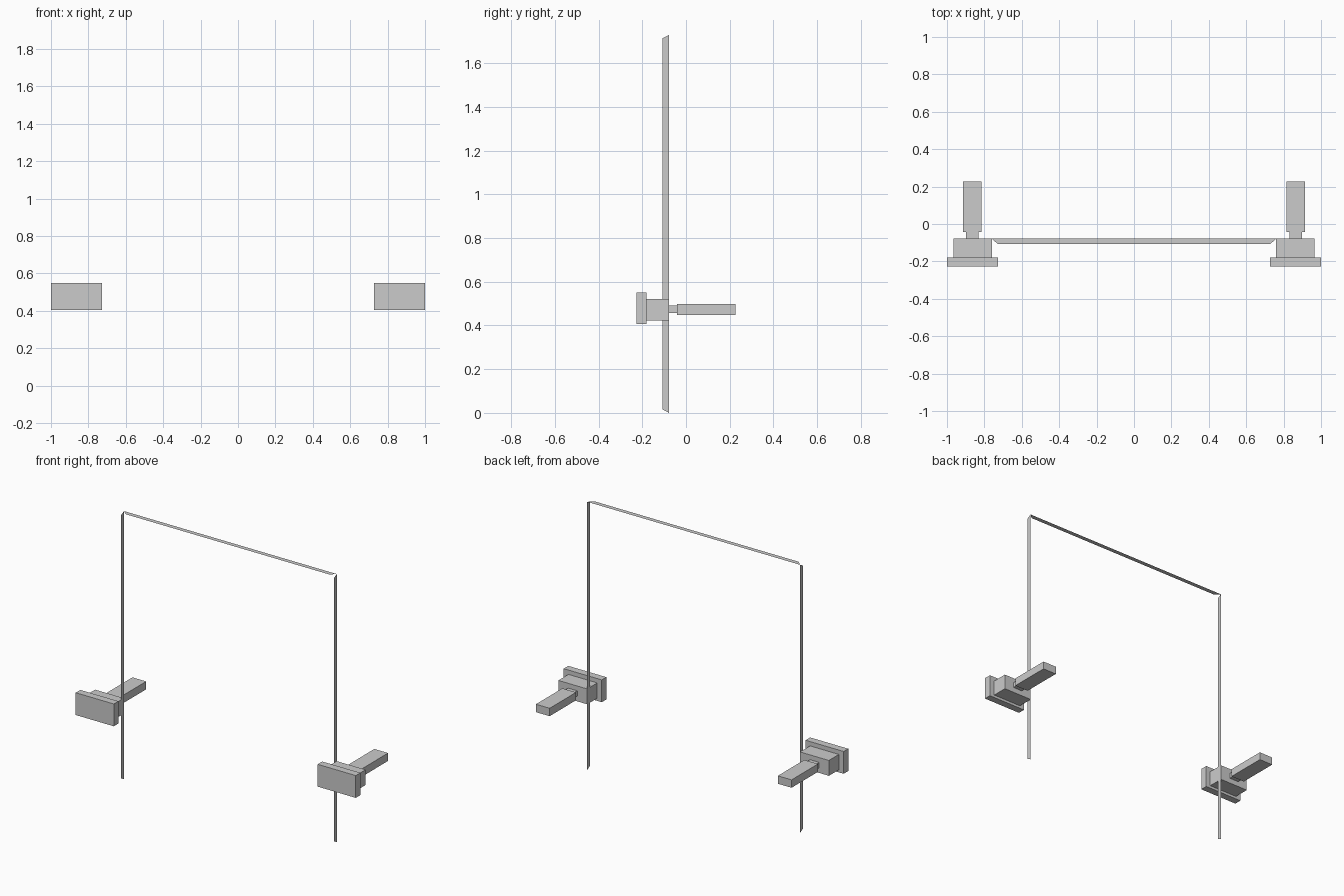
import bpy
import bmesh

if "Cube" in bpy.data.objects:
    bpy.data.objects.remove(bpy.data.objects["Cube"])

# One plain grey for everything
grey = bpy.data.materials.new("plain grey")
grey.use_nodes = True
COLOUR = (0.6, 0.6, 0.6, 1)
grey.diffuse_color = COLOUR
grey.node_tree.nodes["Principled BSDF"].inputs["Base Color"].default_value = COLOUR


def make_object(name, bm):
    mesh = bpy.data.meshes.new(name)
    bm.to_mesh(mesh)
    bm.free()
    mesh.materials.append(grey)
    obj = bpy.data.objects.new(name, mesh)
    bpy.context.collection.objects.link(obj)


def box(name, xs, ys, zs):
    bm = bmesh.new()
    bmesh.ops.create_cube(bm, size=1)
    for v in bm.verts:
        v.co = [(lo + hi) / 2 + c * (hi - lo) for c, (lo, hi) in zip(v.co, (xs, ys, zs))]
    make_object(name, bm)


def strip(name, corners):
    bm = bmesh.new()
    bm.faces.new([bm.verts.new(c) for c in corners])
    make_object(name, bm)


# Door handles, mirrored left and right
CENTRE = 0.864
for side, sign in (("left", 1), ("right", -1)):
    def part(name, inner, outer, ys, zs):
        box(f"{side}_{name}", sorted((sign * inner, sign * outer)), ys, zs)

    part("front_plate", 0.728, 1.0, (-0.227, -0.18), (0.406, 0.55))
    part("mount_block", 0.76, 0.966, (-0.18, -0.078), (0.423, 0.522))
    part("neck", CENTRE - 0.033, CENTRE + 0.033, (-0.078, -0.042), (0.457, 0.491))
    part("grip", CENTRE - 0.049, CENTRE + 0.049, (-0.042, 0.227), (0.448, 0.499))

# Paper-thin frame strips with mitred ends
BACK, FRONT, HALF, TOP, MITRE = -0.078, -0.108, 0.76, 1.73, 0.016
for side, x in (("left", HALF), ("right", -HALF)):
    strip(f"{side}_frame_strip", [(x, BACK, 0), (x, BACK, TOP),
                                  (x, FRONT, TOP - MITRE), (x, FRONT, MITRE)])
inset = HALF - 2 * MITRE
strip("top_frame_strip", [(-HALF, BACK, TOP), (-inset, FRONT, TOP),
                          (inset, FRONT, TOP), (HALF, BACK, TOP)])
